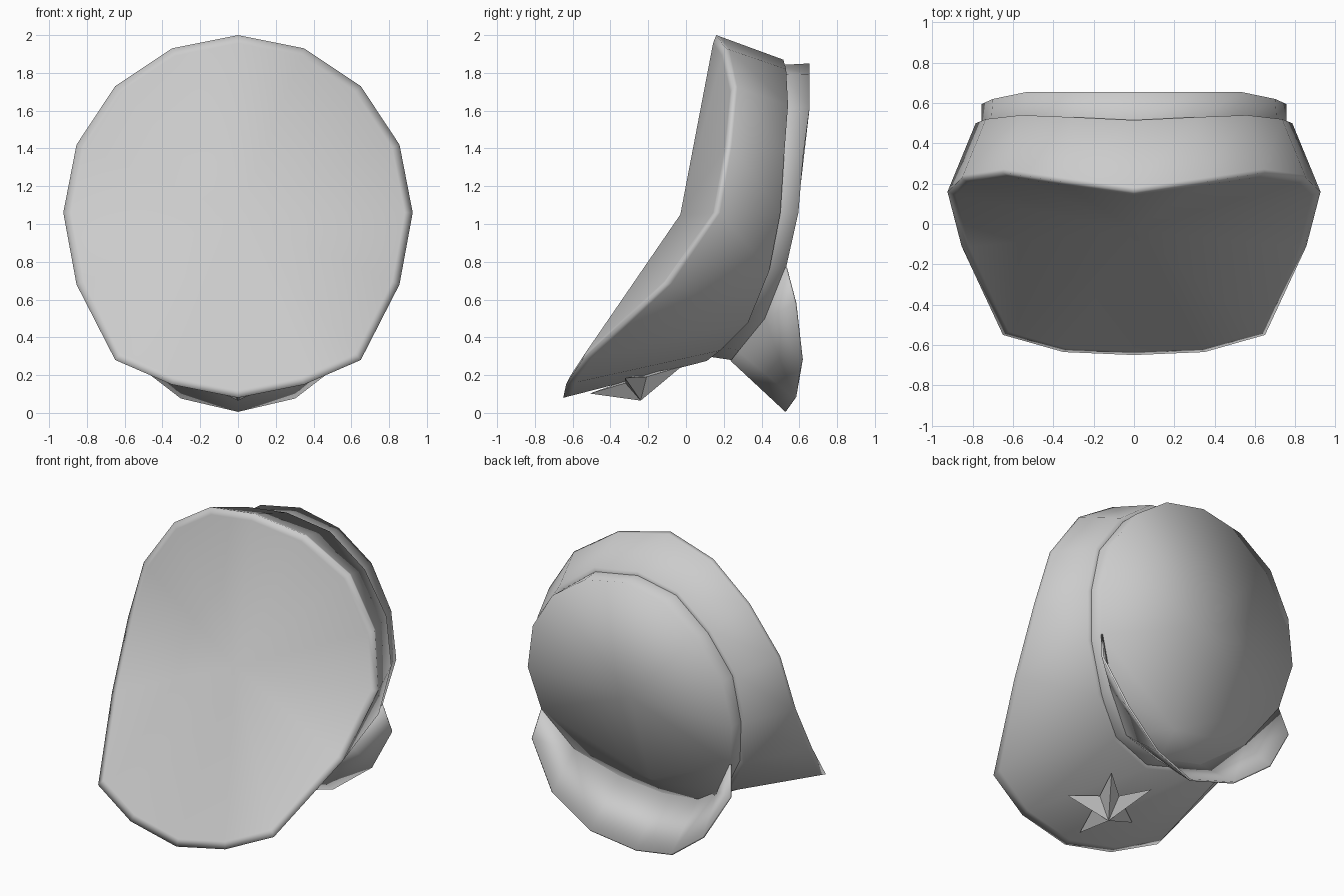
import bpy, bmesh, math
from mathutils import Vector

if "Cube" in bpy.data.objects:
    bpy.data.objects.remove(bpy.data.objects["Cube"])


def make_object(name, bm, smooth=True):
    bmesh.ops.recalc_face_normals(bm, faces=bm.faces)
    mesh = bpy.data.meshes.new(name)
    bm.to_mesh(mesh)
    bm.free()
    for p in mesh.polygons:
        p.use_smooth = smooth
    obj = bpy.data.objects.new(name, mesh)
    bpy.context.collection.objects.link(obj)
    return obj


def mirrored(half):
    # right half from top to bottom -> closed ring of 16
    return [Vector(p) for p in half] + [Vector((-x, y, z)) for x, y, z in half[-2:0:-1]]


def scaled(ring, centre, s):
    return [centre + (p - centre) * s for p in ring]


def add_ring(bm, pts):
    return [bm.verts.new(p) for p in pts]


def bridge(bm, a, b):
    n = len(a)
    for i in range(n):
        j = (i + 1) % n
        bm.faces.new((a[i], a[j], b[j], b[i]))


# Half outlines: crown edge, seam above the band, open edge of the band
edge = mirrored([(0, .16, 2), (.35, .21, 1.93), (.65, .255, 1.73), (.855, .225, 1.42),
                 (.925, .16, 1.06), (.855, -.11, .68), (.65, -.55, .28), (.35, -.635, .15), (0, -.65, .08)])
seam = mirrored([(0, .515, 1.87), (.31, .53, 1.82), (.56, .54, 1.63), (.735, .52, 1.37),
                 (.785, .5, 1.06), (.735, .44, .75), (.56, .33, .48), (.31, .18, .33), (0, .11, .275)])
brim = [(0, .655, 1.85), (.29, .655, 1.79), (.53, .655, 1.62), (.7, .62, 1.36),
        (.755, .595, 1.06), (.7, .53, .77), (.53, .42, .5), (.29, .28, .33), (0, .24, .28)]
rim = mirrored(brim)

# Crown: dished top panel and sloping side wall
bm = bmesh.new()
mid = Vector((0, -.03, 1.05))
outer = add_ring(bm, edge)
inner = add_ring(bm, [p + Vector((0, -.008, 0)) for p in scaled(edge, mid, .955)])
low = add_ring(bm, [p.lerp(q, .06) for p, q in zip(edge, seam)])
bottom = add_ring(bm, seam)
centre = bm.verts.new(mid)
for i in range(16):
    bm.faces.new((inner[i], inner[(i + 1) % 16], centre))
bridge(bm, inner, outer)
bridge(bm, outer, low)
bridge(bm, low, bottom)
bridge(bm, bottom, add_ring(bm, scaled(seam, Vector((0, .48, 1.065)), .955)))
make_object("crown", bm)

# Head band with its closed back
bm = bmesh.new()
top = add_ring(bm, [Vector((p.x * .965, p.y - .02, 1.065 + (p.z - 1.065) * .965)) for p in seam])
back = add_ring(bm, rim)
bridge(bm, top, back)
notch = bm.verts.new((0, .38, .43))
hub = bm.verts.new((0, .59, 1.06))
loop = back[11:] + back[:6] + [notch]
for i in range(len(loop)):
    bm.faces.new((loop[i], loop[(i + 1) % len(loop)], hub))
lower = back[5:12]
for a, b in zip(lower, lower[1:]):
    bm.faces.new((a, b, notch))
make_object("head_band", bm)

# Visor
bm = bmesh.new()
arc = [(.735, .58, .58), (.56, .615, .28), (.3, .58, .08), (0, .53, .01)]
for s in (1, -1):
    r = [bm.verts.new((s * x, y, z)) for x, y, z in brim[5:]]
    a = [bm.verts.new((s * x, y, z)) for x, y, z in arc]
    for f in ((r[0], a[0], r[1]), (r[1], a[0], a[1]), (r[1], a[1], a[2], r[2]), (r[2], a[2], a[3], r[3])):
        bm.faces.new(f)
bmesh.ops.remove_doubles(bm, verts=bm.verts, dist=.001)
visor = make_object("visor", bm)
mod = visor.modifiers.new("thickness", 'SOLIDIFY')
mod.thickness = .012
mod.offset = 0

# Faceted star badge under the front wall
bm = bmesh.new()
pts = []
for i in range(10):
    t = -math.pi / 2 + i * math.pi / 5
    r = .1 if i % 2 else .27
    x, y = r * math.cos(t), -.24 + r * math.sin(t)
    pts.append(bm.verts.new((x, y, .17 + .25 * (y + .24) + .14 * abs(x))))
apex = bm.verts.new((0, -.24, .065))
base = bm.verts.new((0, -.24, .2))
for i in range(10):
    bm.faces.new((pts[i], pts[(i + 1) % 10], apex))
    bm.faces.new((pts[(i + 1) % 10], pts[i], base))
make_object("star_badge", bm, smooth=False)
